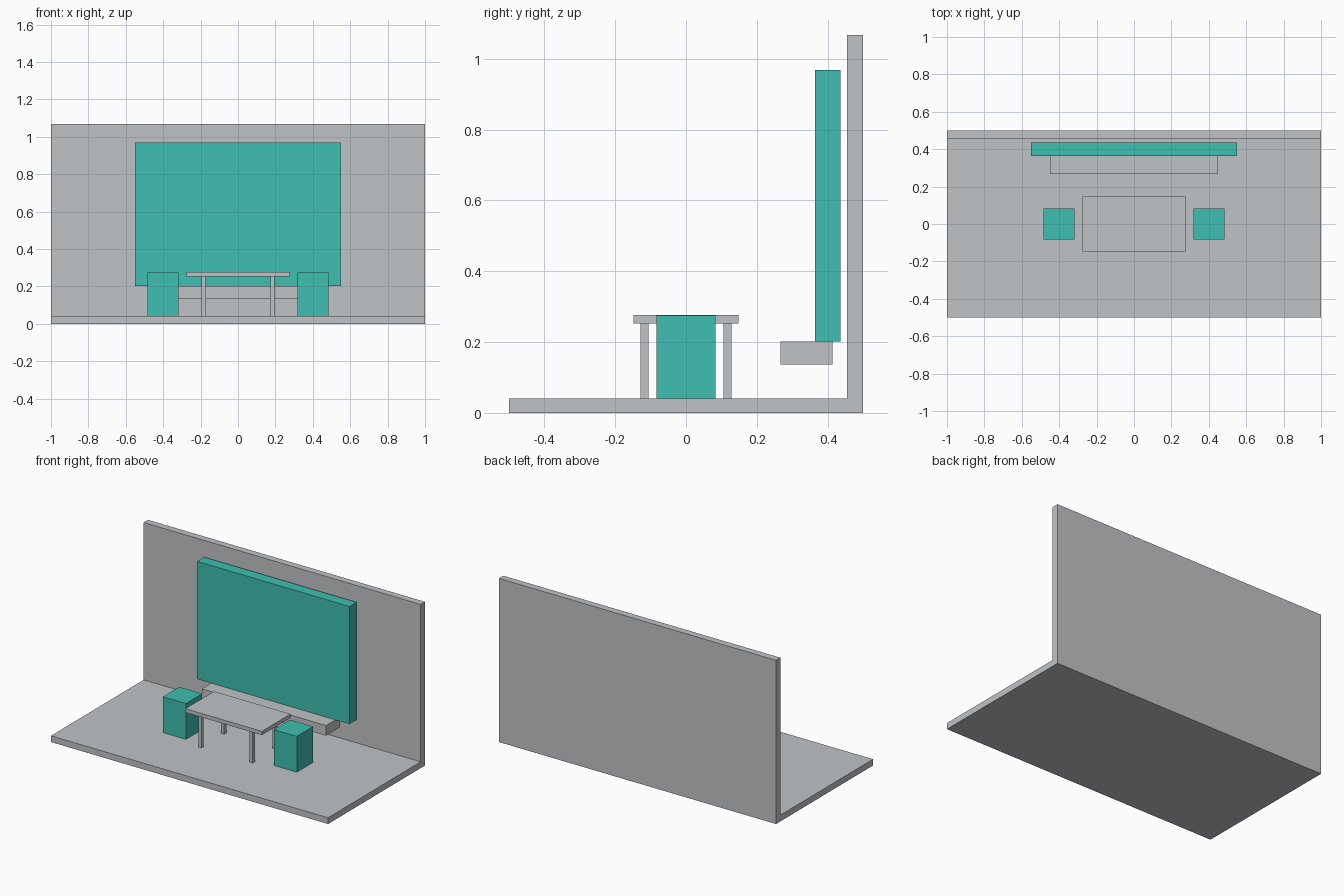
import bpy

if "Cube" in bpy.data.objects:
    bpy.data.objects.remove(bpy.data.objects["Cube"])


def linear(c):
    c /= 255
    return c / 12.92 if c <= 0.04045 else ((c + 0.055) / 1.055) ** 2.4


def material(name, rgb):
    m = bpy.data.materials.new(name)
    m.diffuse_color = [linear(c) for c in rgb] + [1]
    m.use_nodes = True
    m.node_tree.nodes["Principled BSDF"].inputs["Base Color"].default_value = m.diffuse_color
    return m


grey = material("light grey", (192, 196, 199))
teal = material("teal", (62, 191, 176))


def box(name, x, y, z, mat):
    """Axis-aligned box from (min, max) ranges."""
    bpy.ops.mesh.primitive_cube_add(size=1)
    o = bpy.context.object
    o.name = name
    for v in o.data.vertices:
        v.co = [r[0] if c < 0 else r[1] for c, r in zip(v.co, (x, y, z))]
    o.data.materials.append(mat)
    return o


# Stage: floor and back wall
FLOOR = 0.041
box("floor", (-1, 1), (-0.5, 0.5), (0, FLOOR), grey)
box("back_wall", (-1, 1), (0.455, 0.5), (FLOOR, 1.068), grey)

# Display panel in front of the wall, with a ledge under it
box("display_panel", (-0.55, 0.55), (0.364, 0.437), (0.202, 0.969), teal)
box("ledge", (-0.448, 0.448), (0.267, 0.414), (0.136, 0.202), grey)

# Table
box("table_top", (-0.276, 0.276), (-0.148, 0.148), (0.252, 0.277), grey)
for sx, side in ((-1, "left"), (1, "right")):
    for sy, end in ((-1, "front"), (1, "back")):
        cx, cy = sx * 0.185, sy * 0.117
        box(f"table_leg_{end}_{side}", (cx - 0.011, cx + 0.011),
            (cy - 0.011, cy + 0.011), (FLOOR, 0.252), grey)

    # Block stool at each end of the table
    cx = sx * 0.4
    box(f"stool_{side}", (cx - 0.083, cx + 0.083),
        (-0.084, 0.084), (FLOOR, 0.275), teal)
